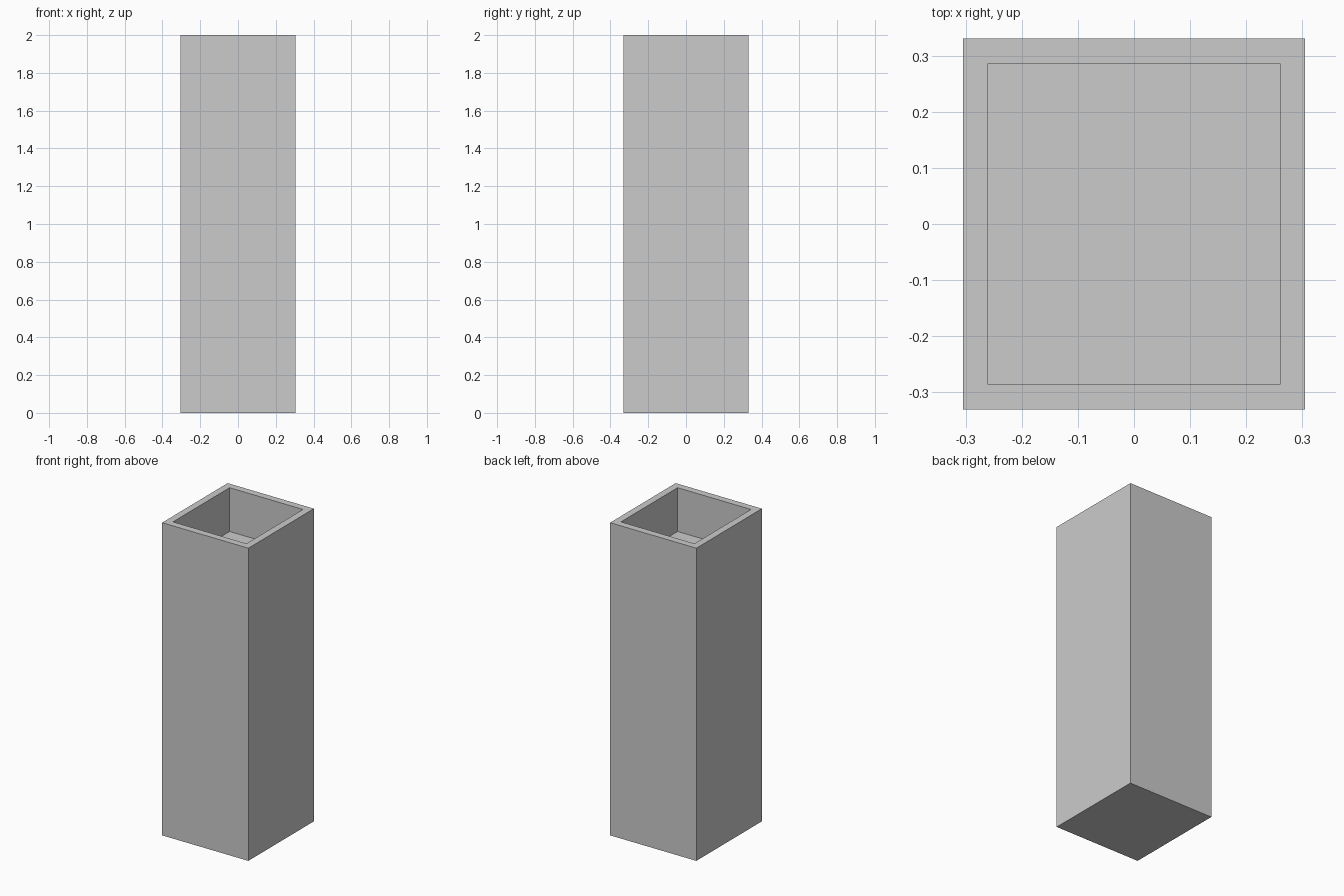
import bpy, bmesh

if "Cube" in bpy.data.objects:
    bpy.data.objects.remove(bpy.data.objects["Cube"])

WIDTH, DEPTH, HEIGHT = 0.61, 0.662, 2.0
WALL = 0.045
RECESS = 0.28

# Tall planter: solid box with a recessed tray in the top
bm = bmesh.new()
bmesh.ops.create_cube(bm, size=1)
bmesh.ops.scale(bm, vec=(WIDTH, DEPTH, HEIGHT), verts=bm.verts)
bmesh.ops.translate(bm, vec=(0, 0, HEIGHT / 2), verts=bm.verts)

# Rim: inset the top face by the wall thickness
top = max(bm.faces, key=lambda f: f.calc_center_median().z)
bmesh.ops.inset_region(bm, faces=[top], thickness=WALL, use_even_offset=True)

# Recess: extrude the inner face downwards
result = bmesh.ops.extrude_discrete_faces(bm, faces=[top])
floor = result["faces"][0]
bmesh.ops.translate(bm, vec=(0, 0, -RECESS), verts=floor.verts)
bmesh.ops.recalc_face_normals(bm, faces=bm.faces)

mesh = bpy.data.meshes.new("tall_planter")
bm.to_mesh(mesh)
bm.free()
planter = bpy.data.objects.new("tall_planter", mesh)
bpy.context.collection.objects.link(planter)
